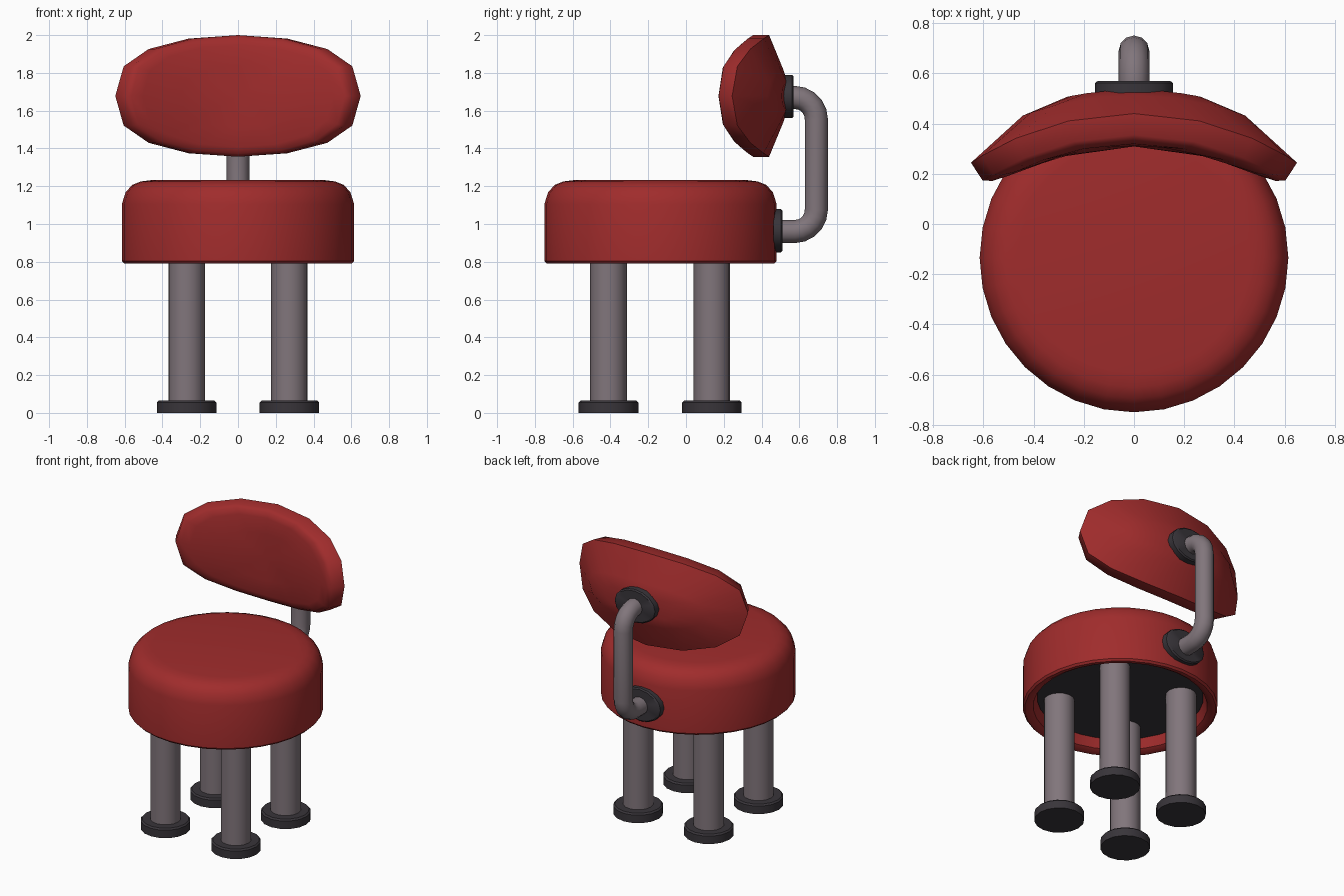
import bpy, bmesh, math
from mathutils import Matrix, Vector

if "Cube" in bpy.data.objects:
    bpy.data.objects.remove(bpy.data.objects["Cube"])


def material(name, rgb):
    m = bpy.data.materials.new(name)
    m.diffuse_color = (*rgb, 1)
    m.use_nodes = True
    m.node_tree.nodes["Principled BSDF"].inputs["Base Color"].default_value = m.diffuse_color
    return m


RED = material("red_cushion", (0.35, 0.025, 0.025))
METAL = material("warm_grey_metal", (0.22, 0.18, 0.20))
DARK = material("dark_rubber", (0.04, 0.035, 0.042))


def finish(ob, mat, angle):
    ob.data.materials.append(mat)
    bpy.ops.object.select_all(action='DESELECT')
    ob.select_set(True)
    bpy.context.view_layer.objects.active = ob
    if ob.type == 'CURVE':
        bpy.ops.object.convert(target='MESH')
        ob = bpy.context.object
    bpy.ops.object.shade_smooth_by_angle(angle=math.radians(angle))
    return ob


def skin(name, rings, mat, angle=40, matrix=None):
    """Join rings of points into a closed skin; a ring of one point is a pole."""
    bm = bmesh.new()
    vr = [[bm.verts.new(p) for p in ring] for ring in rings]
    for a, b in zip(vr, vr[1:]):
        n = max(len(a), len(b))
        for i in range(n):
            j = (i + 1) % n
            quad = [a[i % len(a)], a[j % len(a)], b[j % len(b)], b[i % len(b)]]
            bm.faces.new(list(dict.fromkeys(quad)))
    if matrix:
        bm.transform(matrix)
    bmesh.ops.recalc_face_normals(bm, faces=bm.faces)
    me = bpy.data.meshes.new(name)
    bm.to_mesh(me)
    bm.free()
    ob = bpy.data.objects.new(name, me)
    bpy.context.collection.objects.link(ob)
    return finish(ob, mat, angle)


def lathe(name, profile, n, mat, loc, angle=40, matrix=None):
    rings = []
    for r, z in profile:
        if r == 0:
            rings.append([(0, 0, z)])
        else:
            rings.append([(r * math.cos(2 * math.pi * i / n),
                           r * math.sin(2 * math.pi * i / n), z) for i in range(n)])
    m = Matrix.Translation(loc) @ (matrix or Matrix())
    return skin(name, rings, mat, angle, m)


# Seat cushion with a hollow underside, and the dark board inside it
SEAT = (0, -0.135, 0)
lathe("seat", [(0, 1.232), (0.46, 1.232), (0.515, 1.225), (0.56, 1.207),
               (0.595, 1.168), (0.615, 1.105), (0.615, 0.805), (0.603, 0.792),
               (0.58, 0.792), (0.55, 0.81), (0.525, 0.89), (0, 0.89)], 32, RED, SEAT)
lathe("seat_board", [(0, 0.885), (0.525, 0.885), (0.525, 0.872), (0, 0.872)],
      32, DARK, SEAT)

# Four legs with wide feet
for side, x in (("left", -0.272), ("right", 0.272)):
    for end, y in (("front", -0.41), ("back", 0.137)):
        lathe(f"{end}_{side}_leg", [(0, 0.05), (0.097, 0.05), (0.097, 0.875), (0, 0.875)],
              16, METAL, (x, y, 0))
        lathe(f"{end}_{side}_foot", [(0, 0), (0.158, 0), (0.158, 0.055),
                                     (0.148, 0.065), (0, 0.065)], 16, DARK, (x, y, 0))

# Oval mounting plates
TURN = Matrix.Diagonal((0.155, 1, 0.115, 1)) @ Matrix.Rotation(math.radians(-90), 4, 'X')
for name, y, z in (("seat_plate", 0.462, 0.965), ("back_plate", 0.515, 1.675)):
    t = 0.57 - 0.515 if name == "back_plate" else 0.048
    lathe(name, [(0, 0), (1, 0), (1, t - 0.008), (0.93, t), (0, t)],
          16, DARK, (0, y, z), 40, TURN)

# Bent support tube
LOW, HIGH, BACK, BEND = 0.96, 1.67, 0.69, 0.115
path = [(0, 0.48, LOW)]
for cz, start in ((LOW + BEND, -90), (HIGH - BEND, 0)):
    for i in range(6):
        a = math.radians(start + 18 * i)
        path.append((0, BACK - BEND + BEND * math.cos(a), cz + BEND * math.sin(a)))
path.append((0, 0.53, HIGH))
cu = bpy.data.curves.new("support_tube", 'CURVE')
cu.dimensions = '3D'
cu.bevel_depth = 0.061
cu.bevel_resolution = 4
cu.use_fill_caps = True
sp = cu.splines.new('POLY')
sp.points.add(len(path) - 1)
for p, co in zip(sp.points, path):
    p.co = (*co, 1)
tube = bpy.data.objects.new("support_tube", cu)
bpy.context.collection.objects.link(tube)
finish(tube, METAL, 50)

# Backrest: oval pad rings (x scale, z scale, depth) wrapped around an arc
R, HALF_W, HALF_H, MID_Z = 1.13, 0.662, 0.322, 1.678


def bent(u, w, z):
    a = u / R
    return Vector(((R + w) * math.sin(a), 0.395 - R + (R + w) * math.cos(a), z))


rings = []
for sx, sz, w in ((0, 0, -0.086), (0.5, 0.5, -0.084), (0.85, 0.84, -0.076),
                  (0.95, 0.95, -0.062), (1, 1, -0.04), (1, 1, 0.045),
                  (0.62, 0.45, 0.118), (0.36, 0.25, 0.14), (0, 0, 0.137)):
    ring = []
    for i in range(16 if sx else 1):
        a = 2 * math.pi * i / 16
        c = math.cos(a)
        v = math.copysign(abs(c) ** 0.75, c) if abs(c) > 1e-6 else 0
        ring.append(bent(sx * HALF_W * math.sin(a), w, MID_Z + sz * HALF_H * v))
    rings.append(ring)
skin("backrest", rings, RED, 55)
